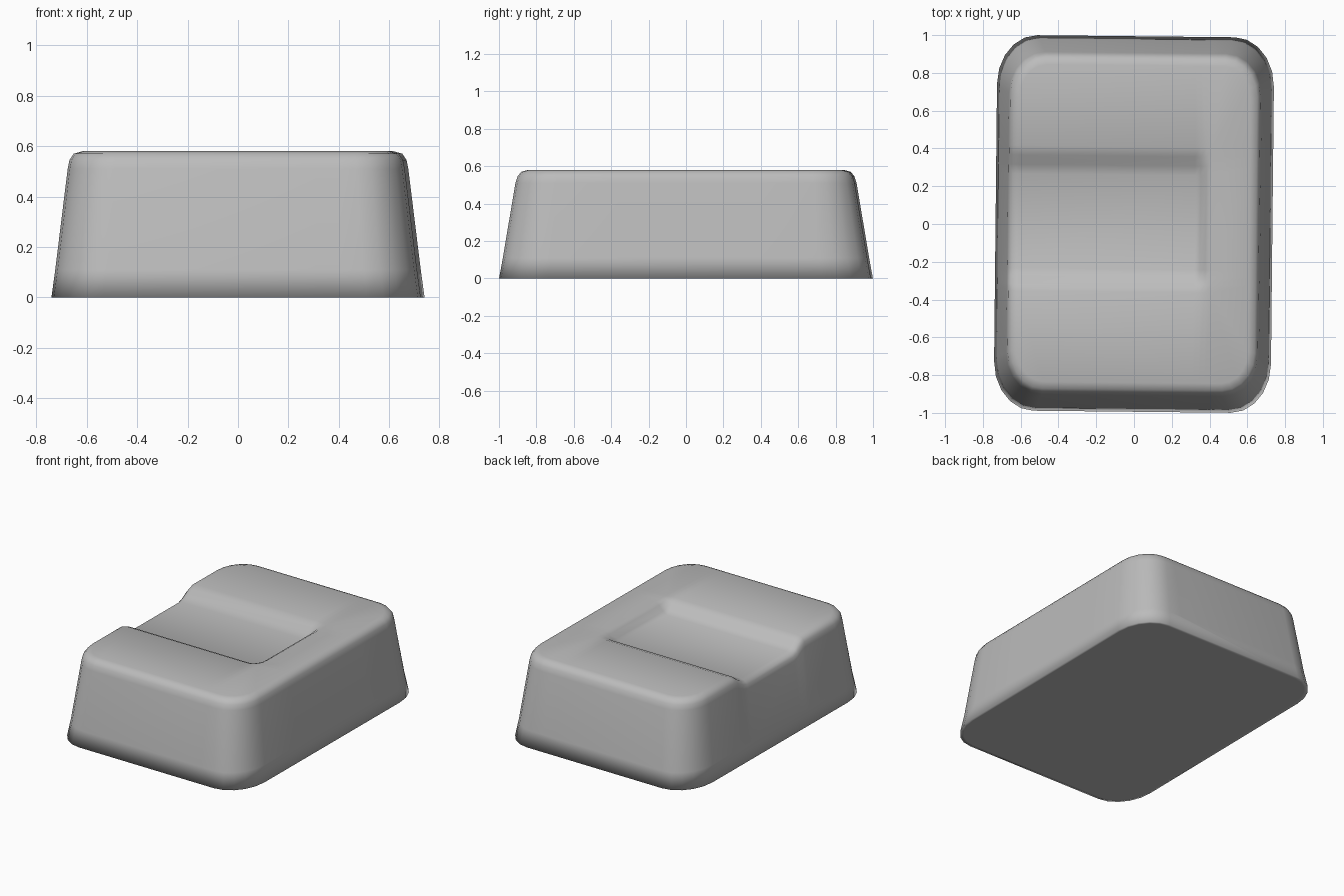
import bpy
import bmesh
from math import cos, sin, pi, radians
from mathutils import Matrix

cube = bpy.data.objects.get("Cube")
if cube:
    bpy.data.objects.remove(cube, do_unlink=True)

HEIGHT = 0.58
POCKET_DEPTH = 0.07
CORNER_STEPS = 5


def smooth(a, b, t):
    t = min(max((t - a) / (b - a), 0), 1)
    return t * t * (3 - 2 * t)


def rounded_ring(bm, hx, hy, rx, ry, z):
    """Rounded rectangle of vertices, counter-clockwise from above."""
    ring = []
    for quarter, (sx, sy) in enumerate([(1, 1), (-1, 1), (-1, -1), (1, -1)]):
        for i in range(CORNER_STEPS + 1):
            a = (quarter + i / CORNER_STEPS) * pi / 2
            ring.append(bm.verts.new((sx * (hx - rx) + rx * cos(a),
                                      sy * (hy - ry) + ry * sin(a), z)))
    return ring


# Tapered block: half width, half depth, corner radii and height of each ring
sections = [
    (0.71, 0.97, 0.19, 0.24, 0),
    (0.733, 0.994, 0.21, 0.26, 0),
    (0.718, 0.974, 0.21, 0.26, 0.11),
    (0.669, 0.907, 0.19, 0.22, 0.51),
    (0.662, 0.896, 0.185, 0.21, 0.545),
    (0.645, 0.876, 0.17, 0.2, 0.57),
    (0.61, 0.84, 0.14, 0.17, HEIGHT),
]
bm = bmesh.new()
rings = [rounded_ring(bm, *s) for s in sections]
for low, high in zip(rings, rings[1:]):
    for i in range(len(low)):
        j = (i + 1) % len(low)
        bm.faces.new((low[i], low[j], high[j], high[i]))
bm.faces.new(rings[-1])
bm.faces.new(rings[0][::-1])

# Cut lines that carry the slopes of the pocket
cuts = [(1, y) for y in (-0.36, -0.32, -0.28, -0.24, 0.26, 0.31, 0.36, 0.41)]
cuts += [(0, x) for x in (0.32, 0.35, 0.38, 0.41)]
for axis, pos in cuts:
    normal = [0, 0, 0]
    normal[axis] = 1
    point = [pos * n for n in normal]
    upper = [f for f in bm.faces if f.calc_center_median().z > 0.2]
    edges = {e for f in upper for e in f.edges}
    verts = {v for f in upper for v in f.verts}
    bmesh.ops.bisect_plane(bm, geom=upper + list(edges) + list(verts),
                           plane_co=point, plane_no=normal)

# Shallow pocket in the top, open through the -x side
for v in bm.verts:
    across = smooth(-0.36, -0.24, v.co.y) * (1 - smooth(0.26, 0.41, v.co.y))
    along = 1 - smooth(0.32, 0.41, v.co.x)
    lift = min(max((v.co.z - 0.3) / (HEIGHT - 0.3), 0), 1)
    v.co.z -= POCKET_DEPTH * across * along * lift

# The block sits very slightly turned
bm.transform(Matrix.Rotation(radians(-0.6), 4, "Z"))
bmesh.ops.recalc_face_normals(bm, faces=bm.faces)
for f in bm.faces:
    f.smooth = True

mesh = bpy.data.meshes.new("notched_block")
bm.to_mesh(mesh)
bm.free()
block = bpy.data.objects.new("notched_block", mesh)
bpy.context.collection.objects.link(block)

# Plain grey finish
grey = bpy.data.materials.new("plain_grey")
grey.use_nodes = True
color = (0.5, 0.5, 0.5, 1)
grey.diffuse_color = color
grey.node_tree.nodes["Principled BSDF"].inputs["Base Color"].default_value = color
mesh.materials.append(grey)
